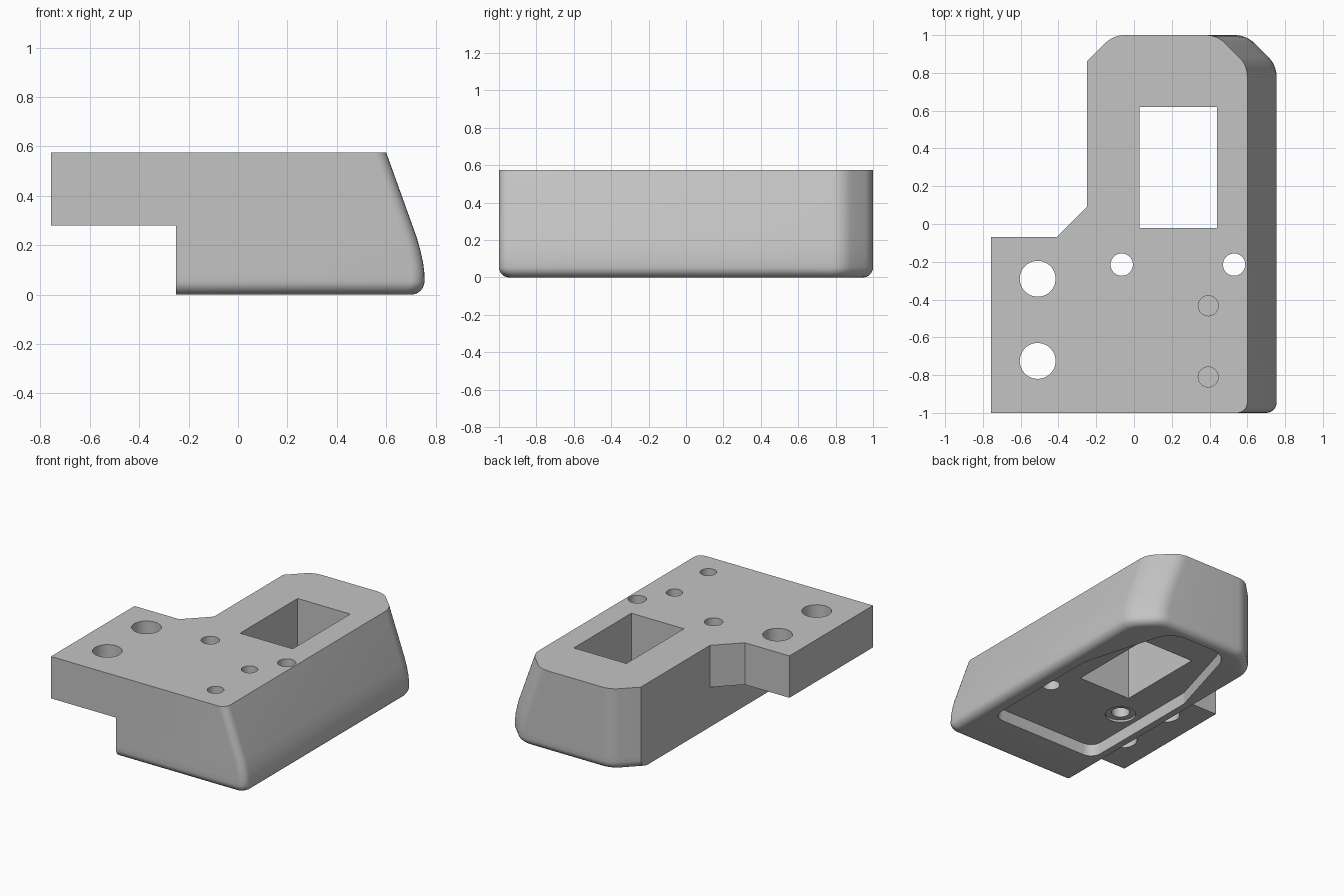
import bpy, bmesh, math
from mathutils import Vector

if "Cube" in bpy.data.objects:
    bpy.data.objects.remove(bpy.data.objects["Cube"], do_unlink=True)

TOP = 0.575

grey = bpy.data.materials.new("plain_grey")
grey.use_nodes = True
colour = (0.55, 0.55, 0.55, 1)
grey.diffuse_color = colour
grey.node_tree.nodes["Principled BSDF"].inputs["Base Color"].default_value = colour


def rounded(corners, steps=6):
    """Outline from (x, y, radius) corners, with arcs where radius > 0."""
    pts = []
    n = len(corners)
    for i, (x, y, r) in enumerate(corners):
        p = Vector((x, y))
        if r == 0:
            pts.append(p)
            continue
        a = (Vector(corners[i - 1][:2]) - p).normalized()
        b = (Vector(corners[(i + 1) % n][:2]) - p).normalized()
        half = a.angle(b) / 2
        centre = p + (a + b).normalized() * (r / math.sin(half))
        start = p + a * (r / math.tan(half)) - centre
        end = p + b * (r / math.tan(half)) - centre
        sweep = math.pi - 2 * half
        for k in range(steps + 1):
            t = k / steps
            pts.append(centre + (start * math.sin((1 - t) * sweep)
                                 + end * math.sin(t * sweep)) / math.sin(sweep))
    return pts


def loft(name, rings):
    """Closed solid through a stack of (outline, z) rings."""
    bm = bmesh.new()
    loops = [[bm.verts.new((p.x, p.y, z)) for p in pts] for pts, z in rings]
    for low, high in zip(loops, loops[1:]):
        for i in range(len(low)):
            j = (i + 1) % len(low)
            bm.faces.new((low[i], low[j], high[j], high[i]))
    bm.faces.new(loops[0][::-1])
    bm.faces.new(loops[-1])
    bmesh.ops.recalc_face_normals(bm, faces=bm.faces)
    mesh = bpy.data.meshes.new(name)
    bm.to_mesh(mesh)
    bm.free()
    mesh.materials.append(grey)
    obj = bpy.data.objects.new(name, mesh)
    bpy.context.collection.objects.link(obj)
    return obj


def prism(name, corners, z0, z1):
    pts = rounded(corners)
    return loft(name, [(pts, z0), (pts, z1)])


def cylinder(name, x, y, r, z0, z1, sides=40):
    ring = [Vector((x + r * math.cos(2 * math.pi * k / sides),
                    y + r * math.sin(2 * math.pi * k / sides))) for k in range(sides)]
    return loft(name, [(ring, z0), (ring, z1)])


def combine(target, tool, operation):
    mod = target.modifiers.new(operation.lower(), "BOOLEAN")
    mod.operation = operation
    mod.solver = "EXACT"
    mod.object = tool
    bpy.context.view_layer.objects.active = target
    bpy.ops.object.modifier_apply(modifier=mod.name)
    bpy.data.objects.remove(tool, do_unlink=True)


def body_outline(xr, e):
    """Body section: right edge at xr, front and back drawn in by e."""
    return rounded([
        (-0.25, -1 + e, 0),
        (xr, -1 + e, 0.055),
        (xr, 0.84 - 0.41 * e, 0.145),
        (xr - 0.16 + 0.59 * e, 1 - e, 0.145),
        (-0.11 + 0.41 * e, 1 - e, 0.145),
        (-0.25, 0.86 - 1.41 * e, 0),
    ])


# Main body: rounded lower edge, then a leaning right side
R = 0.055
rings = []
for k in range(7):
    a = math.radians(15 * k)
    e = R * (1 - math.sin(a))
    rings.append((body_outline(0.755 - e, e), R * (1 - math.cos(a))))
for z, xr in ((0.09, 0.754), (0.13, 0.749), (0.18, 0.738), (0.23, 0.724), (TOP, 0.6)):
    rings.append((body_outline(xr, 0), z))
body = loft("mounting_block", rings)

# Side flange with a slanted inner corner
flange = prism("flange", [(-0.757, -1, 0), (0, -1, 0), (0, 0.09, 0), (-0.25, 0.09, 0),
                          (-0.41, -0.07, 0), (-0.757, -0.07, 0)], 0.28, TOP)
combine(body, flange, "UNION")

# Shallow tapering pocket underneath
pocket = prism("pocket", [(-0.2, -0.66, 0.08), (0.65, -0.66, 0.08), (0.65, 0.27, 0.1),
                          (0.46, 0.93, 0.16), (-0.01, 0.93, 0.16), (-0.2, 0.27, 0.1)],
               -0.1, 0.085)
combine(body, pocket, "DIFFERENCE")

# Rectangular window through the block
window = prism("window", [(0.03, -0.02, 0), (0.44, -0.02, 0),
                          (0.44, 0.62, 0), (0.03, 0.62, 0)], -0.2, 0.8)
combine(body, window, "DIFFERENCE")

# Round holes: flange holes, screw holes, blind holes, shallow counterbore
for x, y, r, z0, z1 in ((-0.51, -0.29, 0.095, -0.2, 0.8),
                        (-0.51, -0.725, 0.095, -0.2, 0.8),
                        (-0.065, -0.215, 0.059, -0.2, 0.8),
                        (0.53, -0.215, 0.059, -0.2, 0.8),
                        (0.393, -0.433, 0.053, 0.35, 0.8),
                        (0.393, -0.81, 0.053, 0.35, 0.8),
                        (-0.065, -0.215, 0.1, 0.05, 0.1)):
    combine(body, cylinder("hole", x, y, r, z0, z1), "DIFFERENCE")

# Smooth the fillets and hole walls, keep real edges sharp
bpy.ops.object.select_all(action="DESELECT")
body.select_set(True)
bpy.context.view_layer.objects.active = body
bpy.ops.object.shade_smooth_by_angle(angle=math.radians(30))
